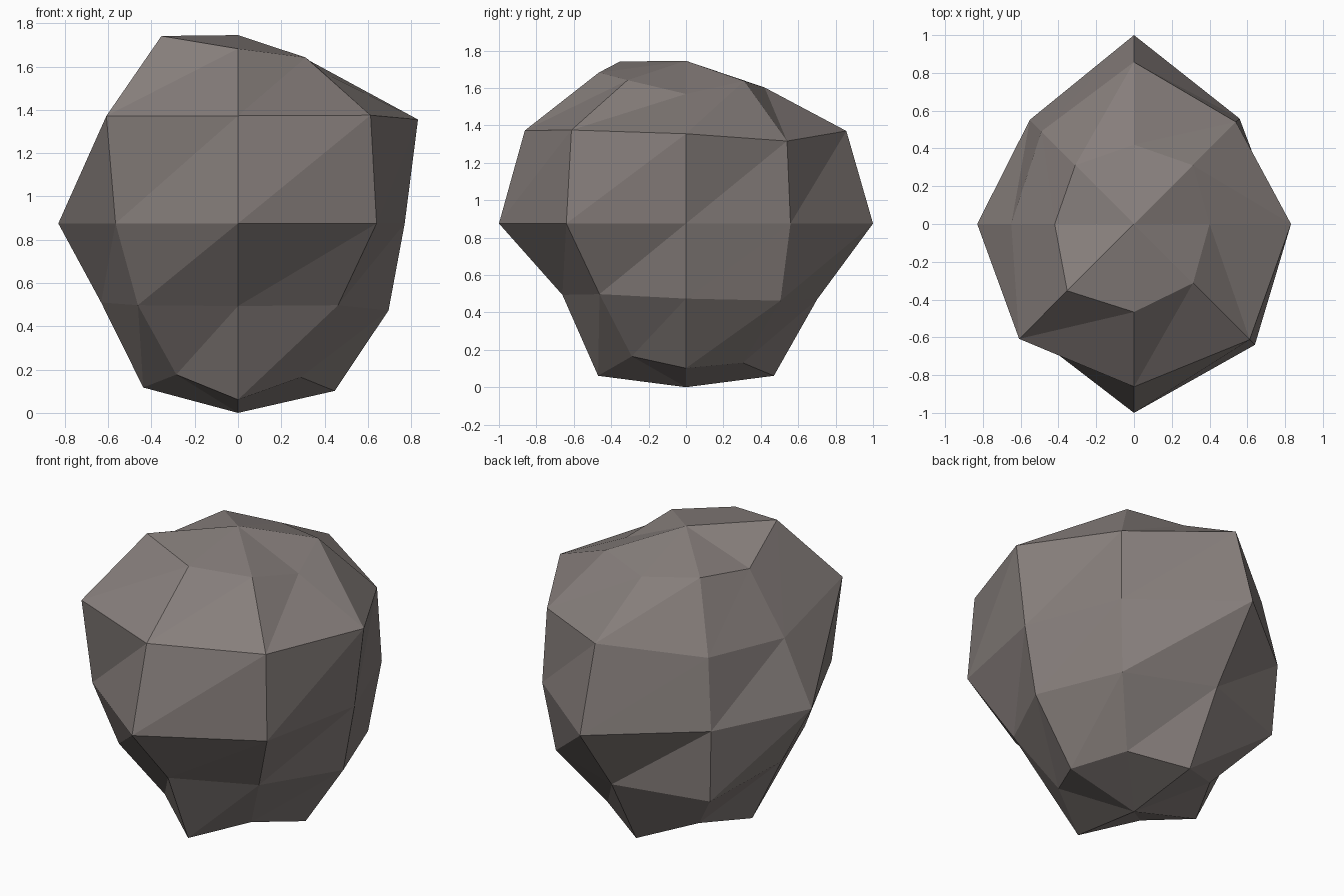
import bpy, bmesh, math

if "Cube" in bpy.data.objects:
    bpy.data.objects.remove(bpy.data.objects["Cube"])

CENTRE_Z = 0.875
# Radius of each ring (by latitude) at 8 headings: +x, back-right, back, back-left, -x, front-left, front, front-right
RADII = {
    60:  (0.80, 0.88, 0.84, 0.88, 0.84, 1.00, 0.932, 0.885),
    30:  (0.96, 0.882, 0.99, 0.80, 0.75, 0.993, 0.995, 1.00),
    0:   (0.77, 0.79, 1.00, 0.78, 0.83, 0.80, 1.00, 0.905),
    -30: (0.803, 0.825, 0.81, 0.865, 0.73, 0.755, 0.763, 0.755),
    -60: (0.893, 0.86, 0.94, 0.825, 0.875, 0.806, 0.94, 0.82),
    90:  (0.87,) * 8,
    -90: (0.875,) * 8,
}

# Boulder: a coarse globe with every point pushed in or out along its radius
bm = bmesh.new()
bmesh.ops.create_uvsphere(bm, u_segments=8, v_segments=6, radius=1.0)
grid = {}
for v in bm.verts:
    lat = round(math.degrees(math.asin(max(-1, min(1, v.co.z)))) / 30) * 30
    heading = round(math.degrees(math.atan2(v.co.y, v.co.x)) / 45) % 8
    grid[lat, heading] = v
    v.co *= RADII[lat][heading]
    v.co.z += CENTRE_Z

# Crease every four-sided facet along its rising diagonal
for lat in (-60, -30, 0, 30):
    for i in range(8):
        low, high = grid[lat, i], grid[lat + 30, (i + 1) % 8]
        face = next(f for f in low.link_faces if high in f.verts)
        bmesh.utils.face_split(face, low, high)
bmesh.ops.recalc_face_normals(bm, faces=bm.faces)

mesh = bpy.data.meshes.new("boulder")
bm.to_mesh(mesh)
bm.free()
rock = bpy.data.objects.new("boulder", mesh)
bpy.context.collection.objects.link(rock)

# Warm grey stone
stone = bpy.data.materials.new("stone")
stone.diffuse_color = (0.24, 0.21, 0.20, 1.0)
stone.use_nodes = True
stone.node_tree.nodes["Principled BSDF"].inputs["Base Color"].default_value = stone.diffuse_color
mesh.materials.append(stone)
